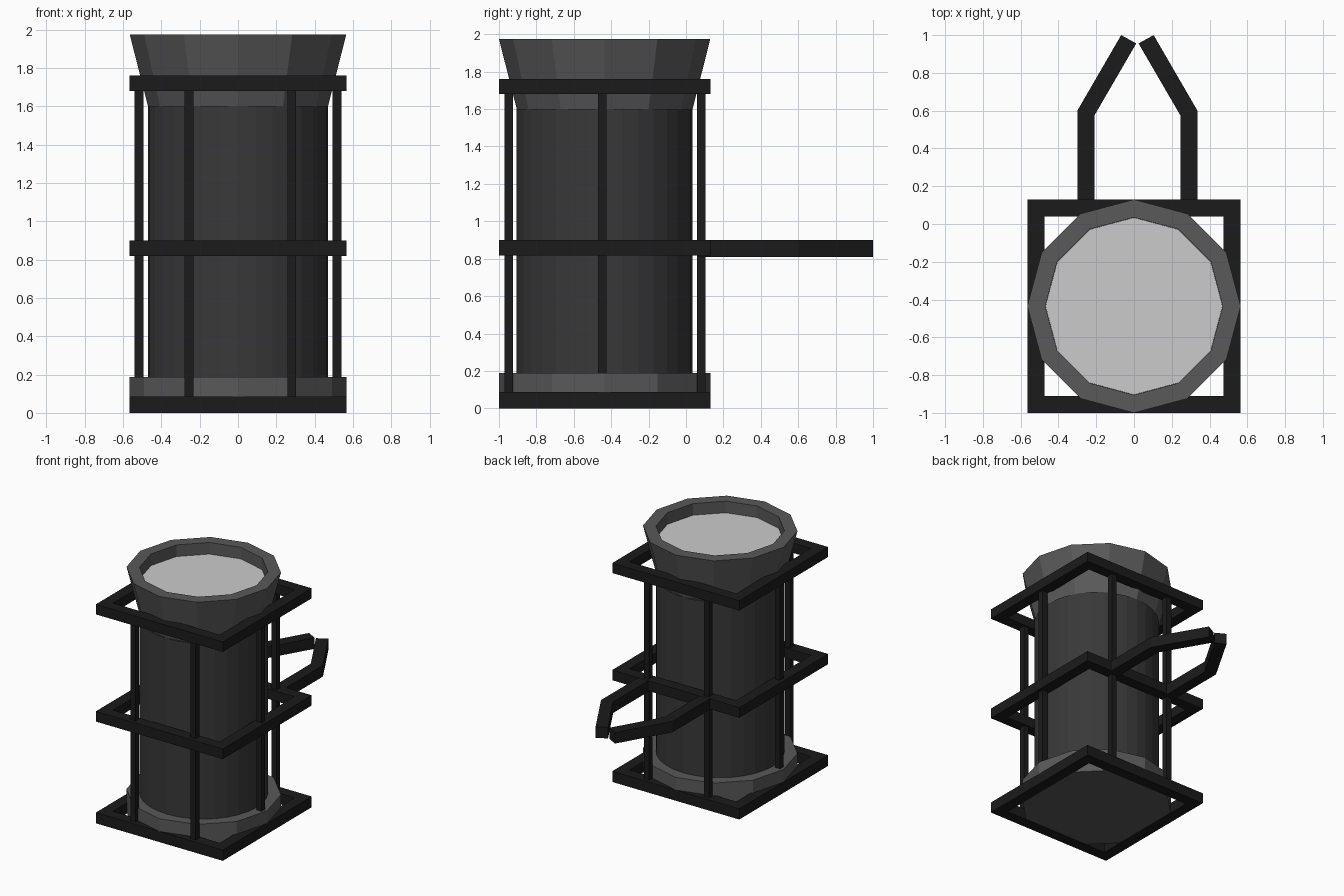
import bpy, bmesh
from math import cos, sin, tau

if "Cube" in bpy.data.objects:
    bpy.data.objects.remove(bpy.data.objects["Cube"])

CY = -0.435          # y of the lantern axis
HALF = 0.565         # half width of the square frames


def mat(name, v):
    m = bpy.data.materials.new(name)
    m.diffuse_color = (v, v, v, 1)
    m.use_nodes = True
    m.node_tree.nodes["Principled BSDF"].inputs["Base Color"].default_value = m.diffuse_color
    return m


IRON = mat("black_iron", 0.011)
RIM = mat("dark_grey", 0.1)
BODY = mat("charcoal", 0.04)


def finish(name, bm, m=None):
    bmesh.ops.recalc_face_normals(bm, faces=bm.faces)
    me = bpy.data.meshes.new(name)
    bm.to_mesh(me)
    bm.free()
    ob = bpy.data.objects.new(name, me)
    bpy.context.collection.objects.link(ob)
    if m:
        me.materials.append(m)
    return ob


def lathe(name, profile, sides, m=None):
    """Spin (radius, z) points round the axis and cap both ends."""
    bm = bmesh.new()
    rings = [[bm.verts.new((r * cos(tau * i / sides), CY + r * sin(tau * i / sides), z))
              for i in range(sides)] for r, z in profile]
    for a, b in zip(rings, rings[1:]):
        for i in range(sides):
            j = (i + 1) % sides
            bm.faces.new((a[i], a[j], b[j], b[i]))
    bm.faces.new(rings[0])
    bm.faces.new(rings[-1])
    return finish(name, bm, m)


def prism(name, outline, z0, z1, m):
    """Extrude an (x, y) outline upwards."""
    bm = bmesh.new()
    f = bm.faces.new([bm.verts.new((x, y, z0)) for x, y in outline])
    up = bmesh.ops.extrude_face_region(bm, geom=[f], use_keep_orig=True)
    for v in up["geom"]:
        if isinstance(v, bmesh.types.BMVert):
            v.co.z = z1
    return finish(name, bm, m)


def square_frame(name, z0, z1, w=0.09):
    bm = bmesh.new()
    loops = []
    for h, z in ((HALF, z0), (HALF, z1), (HALF - w, z1), (HALF - w, z0)):
        loops.append([bm.verts.new((sx * h, CY + sy * h, z))
                      for sx, sy in ((-1, -1), (1, -1), (1, 1), (-1, 1))])
    for k in range(4):
        a, b = loops[k], loops[(k + 1) % 4]
        for i in range(4):
            j = (i + 1) % 4
            bm.faces.new((a[i], a[j], b[j], b[i]))
    return finish(name, bm, IRON)


# Round vessel: base, drum, flared top with recess, pale lid
lathe("base_ring", [(HALF, 0.003), (HALF, 0.188)], 12, RIM)
lathe("drum", [(0.47, 0.18), (0.47, 1.6)], 32, BODY)
lathe("flared_rim", [(0.47, 1.6), (HALF, 1.975), (0.47, 1.975), (0.47, 1.87)], 12, RIM)
lathe("pale_lid", [(0.469, 1.872), (0.469, 1.882)], 12)

# Three square frames
for label, z0, z1 in (("bottom", 0, 0.086), ("middle", 0.818, 0.9), ("top", 1.68, 1.76)):
    square_frame(label + "_frame", z0, z1)

# Upright posts: two front, two back, one each side
S = 0.023
for k, (x, y) in enumerate([(-0.255, -0.512), (0.28, -0.512), (-0.255, 0.516),
                            (0.28, 0.516), (-0.516, -0.013), (0.516, -0.013)]):
    y += CY
    prism(f"post_{k + 1}", [(x - S, y - S), (x + S, y - S), (x + S, y + S), (x - S, y + S)],
          0.05, 1.72, IRON)

# Bent handle arms, mirrored about x = 0.018
for label, s in (("left", -1), ("right", 1)):
    arm = [(0.228, 0.06), (0.318, 0.06), (0.318, 0.6), (0.086, 1.0), (0.006, 0.956), (0.228, 0.574)]
    prism(label + "_handle_arm", [(0.018 + s * x, y) for x, y in arm], 0.81, 0.899, IRON)
